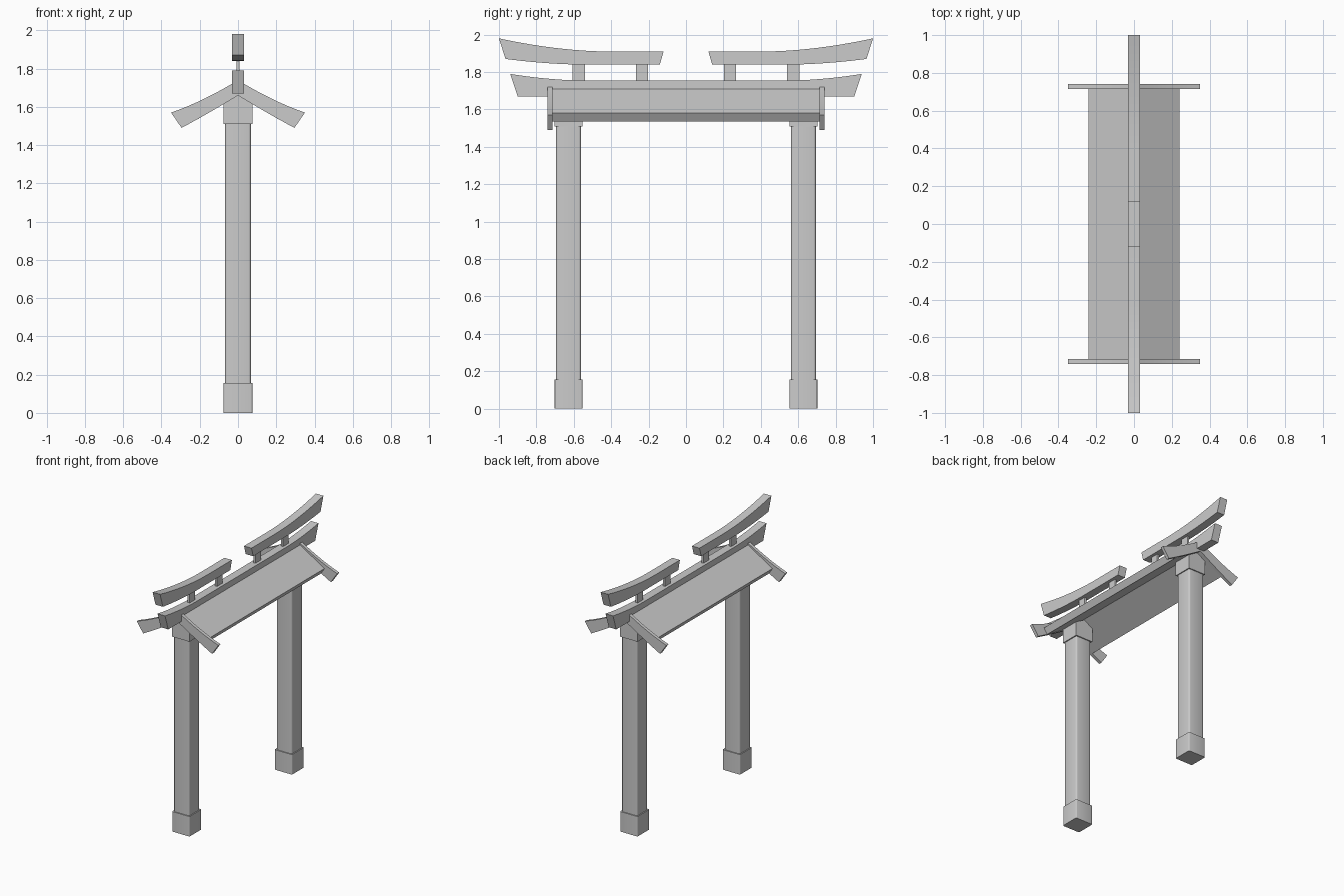
import bpy
import bmesh
from math import radians

cube = bpy.data.objects.get("Cube")
if cube:
    bpy.data.objects.remove(cube)

grey = bpy.data.materials.new("stone grey")
grey.use_nodes = True
colour = (0.6, 0.6, 0.6, 1)
grey.diffuse_color = colour
grey.node_tree.nodes["Principled BSDF"].inputs["Base Color"].default_value = colour


def finish(name, bm, smooth_angle):
    """Turn a bmesh into a named, shaded object."""
    bmesh.ops.recalc_face_normals(bm, faces=bm.faces)
    mesh = bpy.data.meshes.new(name)
    bm.to_mesh(mesh)
    bm.free()
    mesh.materials.append(grey)
    ob = bpy.data.objects.new(name, mesh)
    bpy.context.collection.objects.link(ob)
    bpy.ops.object.select_all(action="DESELECT")
    ob.select_set(True)
    bpy.context.view_layer.objects.active = ob
    bpy.ops.object.shade_smooth_by_angle(angle=radians(smooth_angle))
    return ob


def prism(name, outline, axis, lo, hi):
    """Extrude an outline, given as (across, z), along x or y."""
    def place(a, z, d):
        return (d, a, z) if axis == "x" else (a, d, z)
    bm = bmesh.new()
    face = bm.faces.new([bm.verts.new(place(a, z, lo)) for a, z in outline])
    moved = bmesh.ops.extrude_face_region(bm, geom=[face])["geom"]
    verts = [v for v in moved if isinstance(v, bmesh.types.BMVert)]
    bmesh.ops.translate(bm, verts=verts, vec=place(0, 0, hi - lo))
    return finish(name, bm, 25)


def box(name, size, centre, bevel=0):
    """Box whose upright edges may be rounded."""
    bm = bmesh.new()
    bmesh.ops.create_cube(bm, size=1)
    bmesh.ops.scale(bm, verts=bm.verts, vec=size)
    bmesh.ops.translate(bm, verts=bm.verts, vec=centre)
    if bevel:
        upright = [e for e in bm.edges
                   if abs(e.verts[0].co.z - e.verts[1].co.z) > 0.01]
        bmesh.ops.bevel(bm, geom=upright, offset=bevel, segments=3,
                        profile=0.5, affect="EDGES")
    return finish(name, bm, 50)


def upswept(y0, bend, y1, z, rise, power=1.8, steps=10):
    """Line that runs level to the bend, then sweeps up to its end."""
    line = [(y0, z)]
    for i in range(steps + 1):
        t = i / steps
        line.append((bend + (y1 - bend) * t, z + rise * t ** power))
    return line


def mirrored(half):
    """Close an outline that starts and ends on the centre line."""
    return half + [(-a, z) for a, z in reversed(half) if a > 0.0001]


def bow(p, q, sag, steps=8):
    """Slightly sagging line from p to q."""
    return [(p[0] + (q[0] - p[0]) * i / steps,
             p[1] + (q[1] - p[1]) * i / steps - 4 * sag * (i / steps) * (1 - i / steps))
            for i in range(steps + 1)]


BEAM = 0.032    # half thickness of the beams
PILLAR_Y = 0.628

# Long lower beam with raised tips
top = upswept(0.0, 0.55, 0.94, 1.755, 0.035)
beam = [(-y, z) for y, z in reversed(top[1:])] + top[1:]
prism("lower_beam", beam + [(0.90, 1.67), (-0.90, 1.67)], "x", -BEAM, BEAM)

# Pitched roof, one slab folded over the ridge
slope = [(0, 1.728), (0.24, 1.58), (0.212, 1.535), (0, 1.667)]
left_side = [(-a, z) for a, z in reversed(slope[1:3])]
prism("roof", slope + left_side, "y", -0.718, 0.718)

# Flared gable board outline
upper = bow((0, 1.74), (0.35, 1.57), 0.012)
lower = bow((0.295, 1.49), (0, 1.66), 0.003)
board = upper + lower + [(-a, z) for a, z in reversed((upper + lower)[1:-1])]

# Pillar cap outline, peaked to fit under the roof
cap = [(0.075, 1.51), (0.075, 1.62), (0, 1.662), (-0.075, 1.62), (-0.075, 1.51)]

for side, end in ((-1, "front"), (1, "back")):
    # Pillar with its foot and cap
    y = side * PILLAR_Y
    box(end + "_pillar", (0.134, 0.132, 1.42), (0, y, 0.81), 0.012)
    box(end + "_pillar_foot", (0.15, 0.148, 0.155), (0, y, 0.0775), 0.008)
    prism(end + "_pillar_cap", cap, "y", y - 0.074, y + 0.074)

    # Gable board across the roof end
    near, far = sorted((side * 0.715, side * 0.74))
    prism(end + "_gable_board", board, "y", near, far)

    # Short upswept top beam, split at the middle
    over = upswept(0.12, 0.42, 1.0, 1.91, 0.07)
    under = upswept(0.14, 0.55, 0.965, 1.84, 0.03)
    outline = [(side * a, z) for a, z in over + under[::-1]]
    prism(end + "_top_beam", outline, "x", -BEAM, BEAM)

    # Thin struts between the beams
    for label, centre in (("inner", 0.235), ("outer", 0.573)):
        box(f"{end}_{label}_strut", (0.016, 0.065, 0.11),
            (0, side * centre, 1.795))
